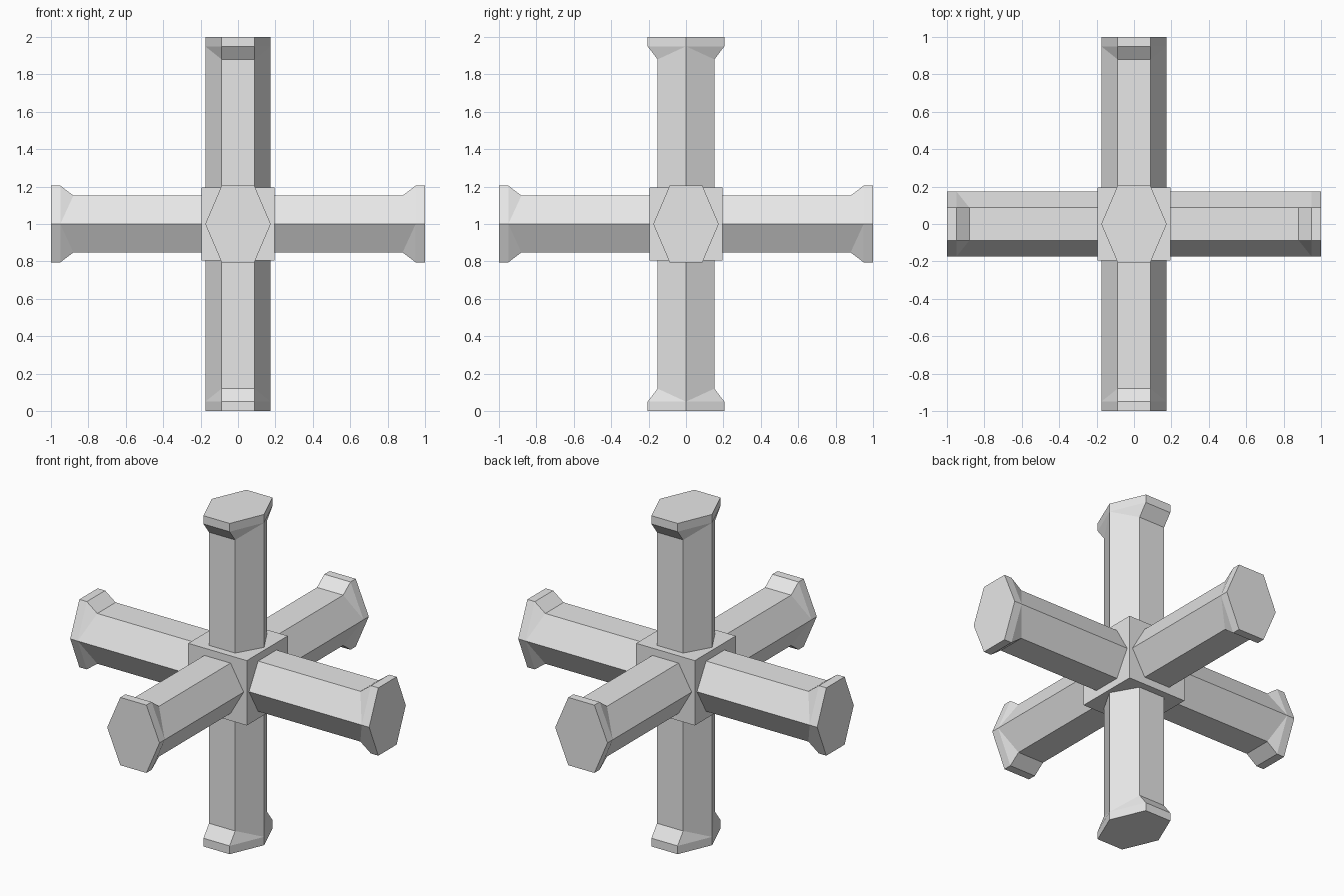
import bpy
import bmesh
from mathutils import Vector

cube = bpy.data.objects.get("Cube")
if cube:
    bpy.data.objects.remove(cube, do_unlink=True)

CENTRE = Vector((0, 0, 1))
POINT = 0.175        # half width across the hexagon points
FLAT = 0.152         # half width across the shaft flats
FLARE = 0.205        # half width across the flared end flats
NECK, LIP = 0.88, 0.95

grey = bpy.data.materials.new("plain grey")
grey.use_nodes = True
grey.diffuse_color = (0.8, 0.8, 0.8, 1)
grey.node_tree.nodes["Principled BSDF"].inputs["Base Color"].default_value = (0.8, 0.8, 0.8, 1)


def finish(name, bm):
    bmesh.ops.recalc_face_normals(bm, faces=bm.faces)
    mesh = bpy.data.meshes.new(name)
    bm.to_mesh(mesh)
    bm.free()
    mesh.materials.append(grey)
    obj = bpy.data.objects.new(name, mesh)
    obj.location = CENTRE
    bpy.context.collection.objects.link(obj)


def beam(name, along, across, flat_dir):
    """Hexagonal bar whose two flat sides flare into wedges at each end."""
    bm = bmesh.new()
    along, across, flat_dir = Vector(along), Vector(across), Vector(flat_dir)

    def ring(tip_pos, flat_pos, flat):
        outline = [(POINT, 0), (POINT / 2, flat), (-POINT / 2, flat),
                   (-POINT, 0), (-POINT / 2, -flat), (POINT / 2, -flat)]
        return [bm.verts.new(along * (flat_pos if f else tip_pos) + across * a + flat_dir * f)
                for a, f in outline]

    # The point corners share the lip position, so the neck tapers to triangles
    rings = [ring(-1, -1, FLARE), ring(-LIP, -LIP, FLARE), ring(-LIP, -NECK, FLAT),
             ring(LIP, NECK, FLAT), ring(LIP, LIP, FLARE), ring(1, 1, FLARE)]
    for r, s in zip(rings, rings[1:]):
        for i in range(6):
            j = (i + 1) % 6
            bm.faces.new((r[i], r[j], s[j], s[i]))
    bm.faces.new(rings[0])
    bm.faces.new(rings[-1])
    bmesh.ops.remove_doubles(bm, verts=bm.verts, dist=0.0001)
    finish(name, bm)


# Three crossing bars
X, Y, Z = (1, 0, 0), (0, 1, 0), (0, 0, 1)
beam("side_to_side_beam", X, Y, Z)
beam("front_to_back_beam", Y, X, Z)
beam("upright_beam", Z, X, Y)

# Central block
hub = bmesh.new()
bmesh.ops.create_cube(hub, size=0.392)
finish("central_hub", hub)
